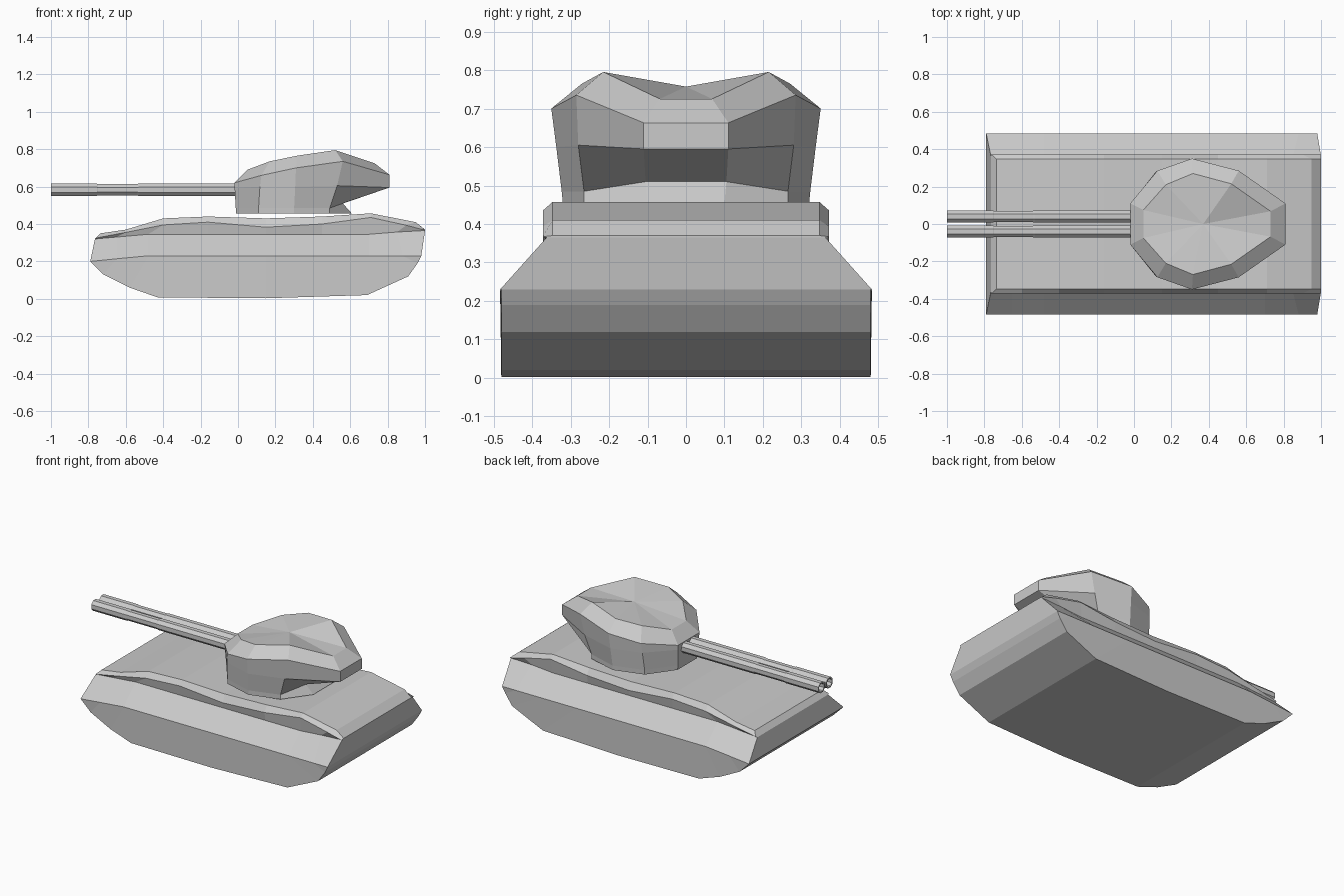
import bpy, bmesh
from math import sin, cos, tau
from mathutils import Vector

if "Cube" in bpy.data.objects:
    bpy.data.objects.remove(bpy.data.objects["Cube"])


def loft(name, rings, cap_start=True, cap_end=True, apex=None):
    """Skin closed rings of equal, even point count; caps are strips across the ring."""
    bm = bmesh.new()
    vs = [[bm.verts.new(p) for p in ring] for ring in rings]
    n = len(rings[0])
    for a, b in zip(vs, vs[1:]):
        for i in range(n):
            k = (i + 1) % n
            bm.faces.new((a[i], a[k], b[k], b[i]))
    for ring, wanted in ((vs[0], cap_start), (vs[-1], cap_end and apex is None)):
        if wanted:
            for j in range(n // 2 - 1):
                bm.faces.new((ring[j], ring[j + 1], ring[n - 2 - j], ring[n - 1 - j]))
    if apex:
        top = bm.verts.new(apex)
        for i in range(n):
            bm.faces.new((vs[-1][i], vs[-1][(i + 1) % n], top))
    bmesh.ops.remove_doubles(bm, verts=bm.verts, dist=1e-4)
    bmesh.ops.recalc_face_normals(bm, faces=bm.faces)
    mesh = bpy.data.meshes.new(name)
    bm.to_mesh(mesh)
    bm.free()
    ob = bpy.data.objects.new(name, mesh)
    bpy.context.collection.objects.link(ob)
    return ob


def mirrored(half):
    """Half ring on +y completed with its -y reflection."""
    return [Vector(p) for p in half] + [Vector((x, -y, z)) for x, y, z in reversed(half)]


# Hull: lengthwise edge lines, each a half width and its (x, z) path
hull_lines = [
    (.480, [(-.79, .20), (-.72, .13), (-.58, .06), (-.43, .008), (.15, .003),
            (.69, .02), (.91, .12), (.96, .19), (.98, .23)]),      # floor
    (.483, [(-.79, .20), (-.65, .214), (-.48, .23), (-.16, .23), (.15, .23),
            (.45, .23), (.70, .23), (.88, .23), (.98, .23)]),      # belt
    (.362, [(-.765, .32), (-.65, .33), (-.48, .345), (-.16, .345), (.15, .345),
            (.45, .345), (.70, .345), (.85, .357), (1, .365)]),    # shoulder
    (.372, [(-.76, .325), (-.60, .355), (-.40, .395), (-.16, .41), (.15, .383),
            (.45, .40), (.71, .435), (.90, .393), (1, .367)]),     # sill
    (.347, [(-.735, .35), (-.60, .37), (-.40, .43), (-.16, .44), (.15, .43),
            (.45, .44), (.71, .457), (.95, .41), (1, .37)]),       # deck edge
]
loft("hull", [mirrored([(path[i][0], w, path[i][1]) for w, path in hull_lines])
              for i in range(9)])

# Turret: half rings from base to roof, front to rear
turret_rings = [
    [(-.01, .10, .455), (.11, .265, .455), (.30, .32, .455), (.49, .265, .455), (.61, .10, .455)],
    [(-.012, .10, .485), (.11, .266, .485), (.30, .323, .485), (.49, .265, .485), (.56, .105, .51)],
    [(-.018, .108, .59), (.117, .28, .60), (.306, .337, .60), (.53, .28, .605), (.81, .11, .595)],
    [(-.02, .11, .62), (.125, .285, .66), (.31, .35, .70), (.56, .285, .735), (.81, .11, .663)],
    [(.05, .075, .69), (.17, .21, .735), (.315, .27, .765), (.52, .215, .795), (.73, .068, .725)],
]
loft("turret", [mirrored(r) for r in turret_rings], apex=(.37, 0, .757))

# Twin barrels: stepped tubes with a hollow muzzle
barrel_profile = [(.02, .036), (-.53, .036), (-.54, .033), (-.75, .033),
                  (-.755, .036), (-1, .036), (-1, .027), (-.90, .027)]
for side, y in (("left", .04), ("right", -.04)):
    rings = [[Vector((x, y + r * cos(tau * (i + .5) / 8), .583 + r * sin(tau * (i + .5) / 8)))
              for i in range(8)] for x, r in barrel_profile]
    loft(f"gun_barrel_{side}", rings)
